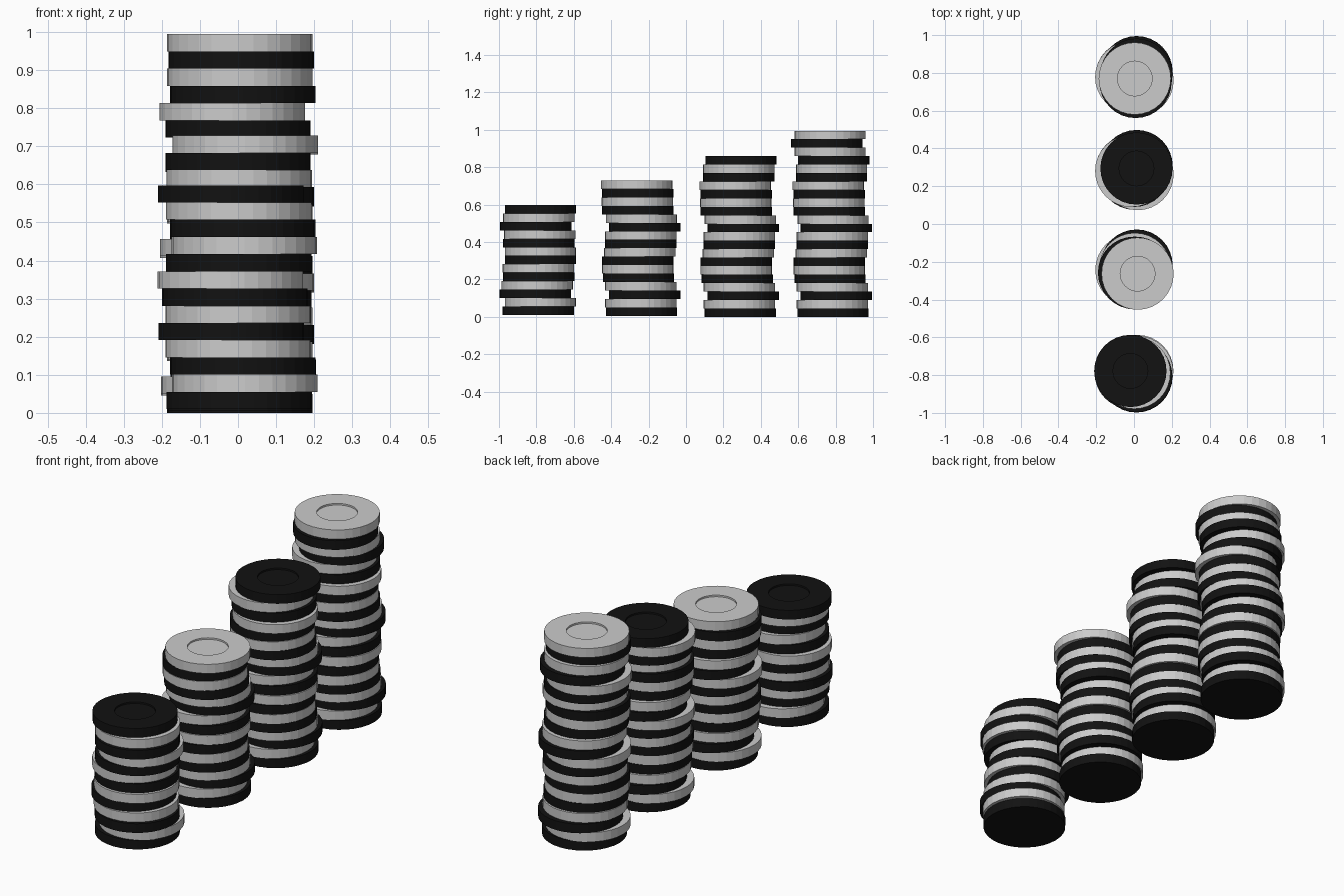
import bpy, bmesh, math

if "Cube" in bpy.data.objects:
    bpy.data.objects.remove(bpy.data.objects["Cube"])

PITCH, RADIUS, SIDES = 0.0452, 0.191, 32

black = bpy.data.materials.new("black")
black.diffuse_color = (0.006, 0.006, 0.006, 1)
black.use_nodes = True
black.node_tree.nodes["Principled BSDF"].inputs["Base Color"].default_value = black.diffuse_color


def disc_mesh(name, material=None):
    """Flat-bottomed disc with a shallow round recess on top, lathed from a profile."""
    bm = bmesh.new()
    profile = [(RADIUS, 0), (RADIUS, PITCH), (0.092, PITCH), (0.092, PITCH - 0.008)]
    rings = []
    for r, z in profile:
        rings.append([bm.verts.new((r * math.cos(2 * math.pi * i / SIDES),
                                    r * math.sin(2 * math.pi * i / SIDES), z))
                      for i in range(SIDES)])
    for a, b in zip(rings, rings[1:]):
        for i in range(SIDES):
            j = (i + 1) % SIDES
            bm.faces.new((a[i], a[j], b[j], b[i]))
    bm.faces.new(rings[0][::-1])
    bm.faces.new(rings[-1])
    mesh = bpy.data.meshes.new(name)
    bm.to_mesh(mesh)
    bm.free()
    if material:
        mesh.materials.append(material)
    return mesh


meshes = [disc_mesh("black_disc", black), disc_mesh("grey_disc")]

# Sideways slip of each disc, bottom to top (thousandths of a unit)
tall_x = [5, -11, 14, 5, 8, 4, 2, 9, 4, -14, 13, 5, 9, 3, 0, 19, 0, -15, 13, 5, 8, 4]
tall_y = [0, -5, 18, -5, -16, -20, -20, -10, -5, -5, 17, 0, -20, -23, -20, -25,
          -8, -8, 5, -16, -34, -16]
short_x = [3, 18, 13, 0, -18, 0, -8, -20, 2, 17, 12, 2, -19]
short_y = [0, 13, -16, -4, 3, 0, 13, 13, 3, 8, -13, 3, 13]

# Four stacks: name, y centre, base height, disc count, slips
stacks = [
    ("short_stack", -0.791, 0.010, 13, short_x, short_y),
    ("medium_stack", -0.238, 0.005, 16, tall_x, tall_y),
    ("high_stack", 0.289, 0.0, 19, tall_x, tall_y),
    ("tallest_stack", 0.786, 0.0, 22, tall_x, tall_y),
]
for name, y, base, count, xs, ys in stacks:
    for k in range(count):
        colour = ("black", "grey")[k % 2]
        disc = bpy.data.objects.new(f"{name}_{colour}_disc_{k + 1}", meshes[k % 2])
        disc.location = (xs[k] / 1000, y + ys[k] / 1000, base + k * PITCH)
        bpy.context.collection.objects.link(disc)
